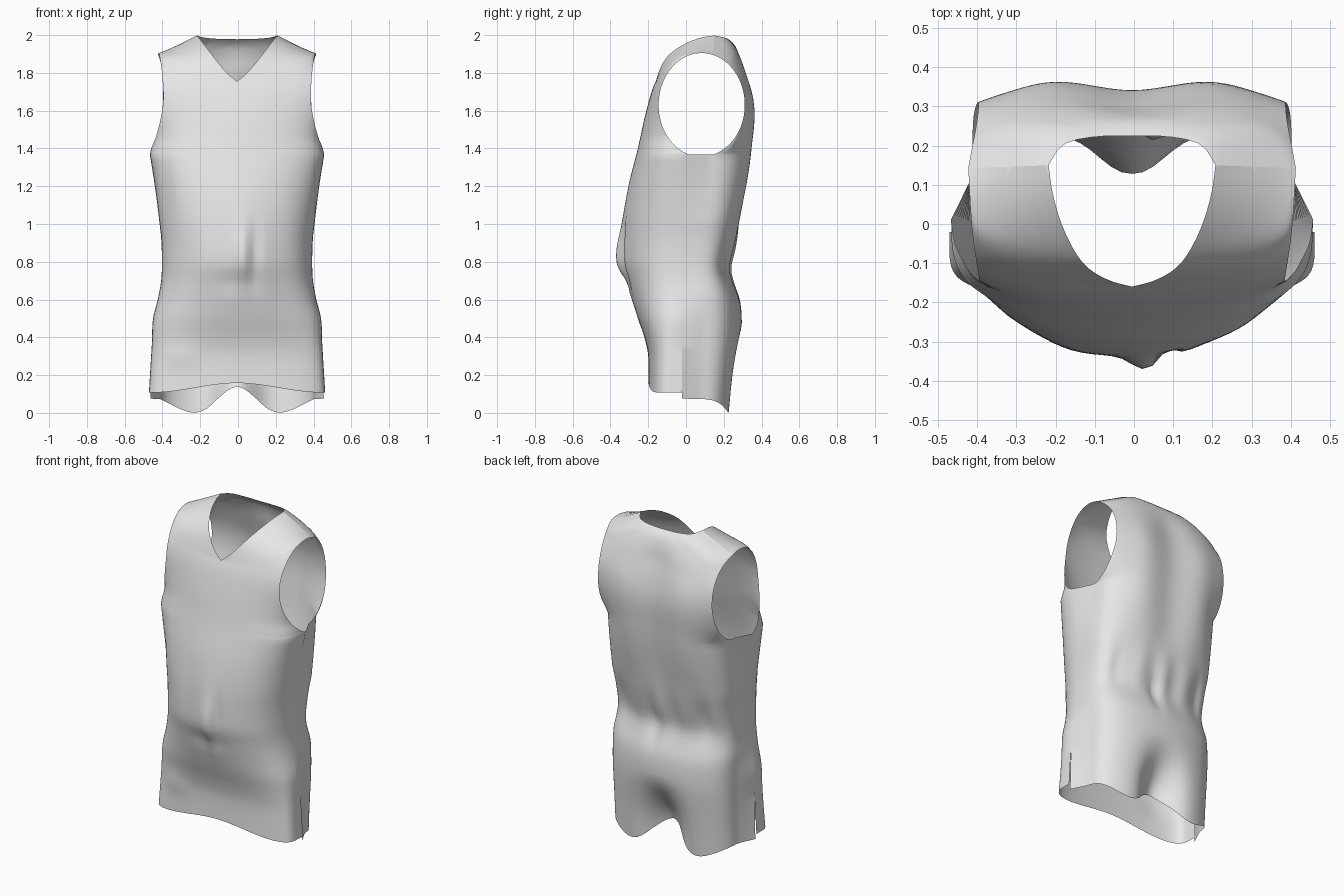
import bpy, bmesh
from math import sin, cos, pi, exp, radians
from mathutils import Vector

if "Cube" in bpy.data.objects:
    bpy.data.objects.remove(bpy.data.objects["Cube"])


def curve(points, t):
    """Smooth interpolation through (t, value) pairs."""
    if t <= points[0][0]:
        return points[0][1]
    if t >= points[-1][0]:
        return points[-1][1]
    i = max(k for k in range(len(points) - 1) if points[k][0] <= t)

    def slope(k):
        a, b = points[max(k - 1, 0)], points[min(k + 1, len(points) - 1)]
        return (b[1] - a[1]) / (b[0] - a[0])
    (t0, v0), (t1, v1) = points[i], points[i + 1]
    h = t1 - t0
    w = (t - t0) / h
    return ((1 + 2 * w) * (1 - w) ** 2 * v0 + w * (1 - w) ** 2 * h * slope(i)
            + w * w * (3 - 2 * w) * v1 + w * w * (w - 1) * h * slope(i + 1))


def bump(v, centre, width):
    return exp(-((v - centre) / width) ** 2)


def ramp(v, a, b):
    w = min(max((v - a) / (b - a), 0), 1)
    return w * w * (3 - 2 * w)


# Centre profiles (height, depth), side width and cross-section squareness by height
FRONT = [(.1, -.2), (.3, -.2), (.4, -.22), (.5, -.255), (.65, -.3), (.72, -.32), (.8, -.34),
         (1, -.335), (1.2, -.305), (1.4, -.255), (1.6, -.21), (1.76, -.16), (1.9, -.08), (2, .13)]
BACK = [(0, .25), (.2, .27), (.4, .293), (.5, .295), (.6, .285), (.7, .25), (.77, .235), (.9, .265),
        (1, .29), (1.2, .33), (1.4, .355), (1.6, .365), (1.8, .325), (1.9, .285), (1.98, .225), (2, .15)]
WIDTH = [(.05, .46), (.4, .45), (.5, .445), (.6, .42), (.72, .4), (.9, .4), (1, .41),
         (1.2, .435), (1.37, .462)]
FRONT_POWER = [(.1, .36), (.35, .45), (.55, .7), (.8, .85), (1, .8), (1.37, .6)]
BACK_POWER = .45
# Armhole half width and neck edge, by progress from armhole bottom to shoulder
FRONT_ARM = [(0, .462), (.1, .452), (.2, .428), (.4, .393), (.55, .393), (.8, .41), (1, .418)]
BACK_ARM = [(0, .408), (.25, .405), (.5, .393), (.75, .396), (1, .418)]
FRONT_NECK = [(.56, (0, -.16, 1.755)), (.66, (.055, -.145, 1.802)), (.74, (.105, -.118, 1.86)),
              (.8, (.14, -.08, 1.905)), (.88, (.18, 0, 1.957)), (.94, (.203, .08, 1.987)), (1, (.213, .15, 1.998))]
BACK_NECK = [(.8, (0, .225, 1.978)), (.87, (.1, .222, 1.98)), (.93, (.175, .203, 1.987)), (1, (.213, .15, 1.998))]
SLIT, TOP = .36, 1.63 + .275 * sin(radians(252))
SEAM = .083 + .228 * cos(radians(252))
COLS, BACK_COLS = 24, 22


def folds(front, x, z):
    """Depth offset of the cloth folds, positive towards the back."""
    if front:
        d = -.03 * bump(x, .03, .045) * bump(z, .82, .14)
        d += .02 * bump(x, .09, .025) * bump(z, .85, .15)
        d += .012 * bump(x, 0, .12) * bump(z, .69, .04)
        d += .012 * bump(x, -.38, .035) * bump(z, 1.1, .25)
        d -= .01 * bump(x, -.3, .08) * bump(z, .3, .06)
        return d + .003 * sin(26 * x + 3 * z) * bump(z, .85, .25)
    d = -.14 * bump(x, 0, .12) * (1 - ramp(z, .1, .48))
    d -= .025 * bump(x, 0, .12) * ramp(z, .8, 1.2) * (1 - ramp(z, 1.8, 1.95))
    d += .012 * (bump(x, .22, .1) + bump(x, -.22, .1)) * ramp(z, 1, 1.4) * (1 - ramp(z, 1.65, 1.85))
    d += .008 * cos(38 * x) * bump(z, .85, .13) * (1 - abs(x) / .5)
    d -= .02 * bump(x, .05, .03) * bump(z, .75, .1)
    return d - .015 * (bump(x, .3, .04) + bump(x, -.28, .04)) * bump(z, .85, .12)


def body_point(front, s, k):
    """Hem to armhole: k in 0..1 is the slit zone, 1..2 the body above."""
    a = s * pi / 2
    u, c = sin(a), max(cos(a), 0)
    if front:
        hem = .158 - .05 * ramp(abs(u), 0, .95)
    else:
        hem = curve([(0, .14), (.1, .125), (.22, .085), (.42, .015), (.62, .005), (1, .075)], abs(u))
    z = hem + (SLIT - hem) * k if k < 1 else SLIT + (TOP - SLIT) * (k - 1)
    xs = curve(WIDTH, z) + (.008 * (SLIT - z) / .25 * front if k < 1 else 0)
    ys = curve([(0, -.02), (.4, -.02), (.8, -.01), (TOP, SEAM)], z)
    yc = curve(FRONT if front else BACK, z)
    y = ys + (yc - ys) * c ** (curve(FRONT_POWER, z) if front else BACK_POWER)
    # Behind the side seam the cloth tucks inwards
    if not front:
        xs += (min(xs, .412) - xs) * ramp(y - ys, 0, .11)
    x = xs * u
    return Vector((x, y + folds(front, x, z) * ramp(c, 0, .5), z))


def yoke_shape(front, s, v):
    """Armhole to shoulder seam, with the neck opening in the middle."""
    ang = radians(252 - 177 * v if front else 288 + 147 * v)
    arm = Vector((curve(FRONT_ARM if front else BACK_ARM, v),
                  .083 + .228 * cos(ang), 1.63 + .275 * sin(ang)))
    profile, neck = (FRONT, FRONT_NECK) if front else (BACK, BACK_NECK)
    power = FRONT_POWER[-1][1] if front else BACK_POWER
    start = neck[0][0]
    if v < start:
        z = TOP + (neck[0][1][2] - TOP) * v / start
        mid = Vector((0, curve(profile, z), z))
    else:
        mid = Vector([curve([(t, p[i]) for t, p in neck], v) for i in range(3)])
    # Widen the cross-section so that it passes through the armhole edge
    ratio = (arm.y - SEAM) / (curve(profile, arm.z) - SEAM)
    ratio = min(max(ratio, 0), .93)
    wide = arm.x / (1 - ratio ** (2 / power)) ** .5

    def shell(x, z):
        c = max(1 - (x / wide) ** 2, 0) ** .5
        return SEAM + (curve(profile, z) - SEAM) * c ** power
    # Rows turn from rounded into straight as they near the shoulder
    t = abs(s)
    straight = ramp(v, start - .1, 1)
    u = sin(t * pi / 2) * (1 - straight) + t * straight
    rise = ramp(u, 0, 1) * (1 - straight) + u * straight
    x = mid.x + (arm.x - mid.x) * u
    z = mid.z + (arm.z - mid.z) * rise
    y = shell(x, z) + (arm.y - shell(arm.x, arm.z)) * u ** 4 + (mid.y - shell(mid.x, mid.z)) * (1 - u) ** 2
    flat = ramp(v, start + .05, 1)
    y += (mid.y + (arm.y - mid.y) * u - y) * flat
    x *= -1 if s < 0 else 1
    y += folds(front, x, z) * ramp(cos(t * pi / 2), 0, .5) * (1 - straight)
    return Vector((x, y, z))


def yoke_point(front, s, v):
    """Yoke eased into the top row of the body below it."""
    body_s = s if front else s * BACK_COLS / COLS
    gap = body_point(front, body_s, 2) - yoke_shape(front, s, 0)
    return yoke_shape(front, s, v) + gap * (1 - ramp(v, 0, .35))


def add_panel(bm, front):
    """One cloth panel; the centre column splits where the neck opens."""
    low, high, yoke = 8, 26, 40
    yoke_cols = COLS if front else BACK_COLS
    neck_start = (FRONT_NECK if front else BACK_NECK)[0][0]
    rows = [(body_point, i / low, COLS) for i in range(low)]
    rows += [(body_point, 1 + i / high, COLS) for i in range(high + 1)]
    steps = [i / yoke for i in range(1, yoke + 1)]
    # Snap the nearest row onto the neck corner
    steps[min(range(yoke), key=lambda i: abs(steps[i] - neck_start))] = neck_start
    rows += [(yoke_point, v, yoke_cols) for v in steps]
    for side in (-1, 1):
        grid = []
        for shape, k, cols in rows:
            line = []
            for j in range(cols + 1):
                p = shape(front, j / cols * side if j else side * 1e-6, k)
                if j == 0 and not (shape is yoke_point and k > neck_start):
                    p.x = 0
                line.append(bm.verts.new(p))
            grid.append(line)
        for lower, upper in zip(grid, grid[1:]):
            for j in range(len(upper) - 1):
                quad = [lower[j], lower[j + 1], upper[j + 1], upper[j]]
                bm.faces.new(quad if (side > 0) == front else quad[::-1])


# Tunic: front and back panels sewn at sides and shoulders
bm = bmesh.new()
add_panel(bm, True)
add_panel(bm, False)
bmesh.ops.remove_doubles(bm, verts=bm.verts, dist=.0006)
bmesh.ops.translate(bm, verts=bm.verts, vec=(-.005, 0, 0))
mesh = bpy.data.meshes.new("sleeveless_tunic")
bm.to_mesh(mesh)
bm.free()
tunic = bpy.data.objects.new("sleeveless_tunic", mesh)
bpy.context.collection.objects.link(tunic)
for poly in mesh.polygons:
    poly.use_smooth = True

# Plain grey cloth
cloth = bpy.data.materials.new("grey_cloth")
cloth.use_nodes = True
cloth.diffuse_color = (.8, .8, .8, 1)
cloth.node_tree.nodes["Principled BSDF"].inputs["Base Color"].default_value = (.8, .8, .8, 1)
mesh.materials.append(cloth)
